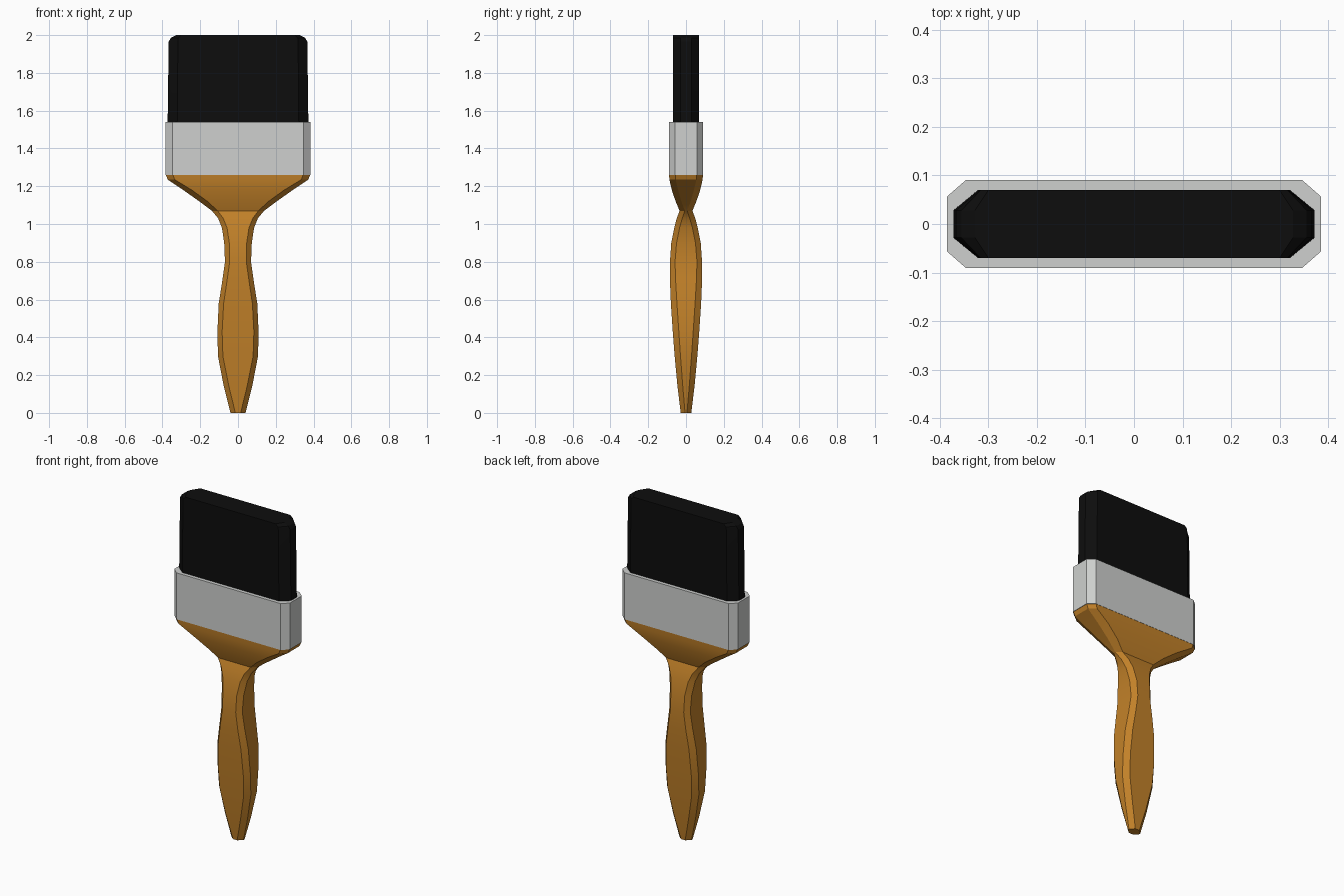
import bpy
import bmesh
import math

cube = bpy.data.objects.get("Cube")
if cube:
    bpy.data.objects.remove(cube, do_unlink=True)


def material(name, rgb, rough):
    mat = bpy.data.materials.new(name)
    mat.use_nodes = True
    mat.diffuse_color = (*rgb, 1)
    bsdf = mat.node_tree.nodes["Principled BSDF"]
    bsdf.inputs["Base Color"].default_value = (*rgb, 1)
    bsdf.inputs["Roughness"].default_value = rough
    return mat


def loft(name, sections, mat):
    """Skin chamfered rectangles: (z, half width, flat width, half depth, flat depth)."""
    bm = bmesh.new()
    rings = []
    for z, hx, fx, hy, fy in sections:
        quarter = [(hx, fy), (fx, hy)]
        half = quarter + [(-x, y) for x, y in reversed(quarter)]
        ring = half + [(-x, -y) for x, y in half]
        rings.append([bm.verts.new((x, y, z)) for x, y in ring])
    for low, high in zip(rings, rings[1:]):
        for i in range(len(low)):
            j = (i + 1) % len(low)
            bm.faces.new((low[i], low[j], high[j], high[i]))
    bm.faces.new(rings[0][::-1])
    bm.faces.new(rings[-1])
    bmesh.ops.recalc_face_normals(bm, faces=bm.faces)
    mesh = bpy.data.meshes.new(name)
    bm.to_mesh(mesh)
    bm.free()
    mesh.materials.append(mat)
    obj = bpy.data.objects.new(name, mesh)
    bpy.context.collection.objects.link(obj)
    # Smooth along the length, crisp at the chamfers
    bpy.ops.object.select_all(action="DESELECT")
    obj.select_set(True)
    bpy.context.view_layer.objects.active = obj
    bpy.ops.object.shade_smooth_by_angle(angle=math.radians(24))
    return obj


wood = material("varnished wood", (0.54, 0.22, 0.022), 0.5)
metal = material("pale metal", (0.62, 0.63, 0.62), 0.5)
black = material("black bristle", (0.004, 0.004, 0.004), 0.8)

# Grip with its waist, then the flared shoulder up to the metal band
loft("handle", [
    (0.00, 0.040, 0.014, 0.028, 0.005),
    (0.14, 0.075, 0.048, 0.045, 0.017),
    (0.30, 0.106, 0.080, 0.060, 0.029),
    (0.43, 0.109, 0.084, 0.070, 0.038),
    (0.58, 0.102, 0.076, 0.080, 0.048),
    (0.70, 0.083, 0.058, 0.085, 0.055),
    (0.80, 0.069, 0.044, 0.085, 0.058),
    (0.90, 0.073, 0.046, 0.078, 0.050),
    (0.98, 0.085, 0.058, 0.062, 0.034),
    (1.03, 0.105, 0.078, 0.049, 0.020),
    (1.07, 0.138, 0.108, 0.034, 0.006),
    (1.12, 0.205, 0.162, 0.055, 0.025),
    (1.18, 0.290, 0.245, 0.075, 0.042),
    (1.235, 0.372, 0.335, 0.088, 0.055),
    (1.265, 0.384, 0.346, 0.090, 0.057),
], wood)

# Metal band around the shoulder
loft("ferrule", [
    (1.26, 0.385, 0.346, 0.091, 0.057),
    (1.54, 0.385, 0.346, 0.091, 0.057),
], metal)

# Bristle block with rounded top corners
loft("bristles", [
    (1.50, 0.373, 0.322, 0.070, 0.028),
    (1.965, 0.367, 0.318, 0.070, 0.028),
    (1.985, 0.356, 0.316, 0.070, 0.028),
    (2.00, 0.328, 0.300, 0.070, 0.028),
], black)
